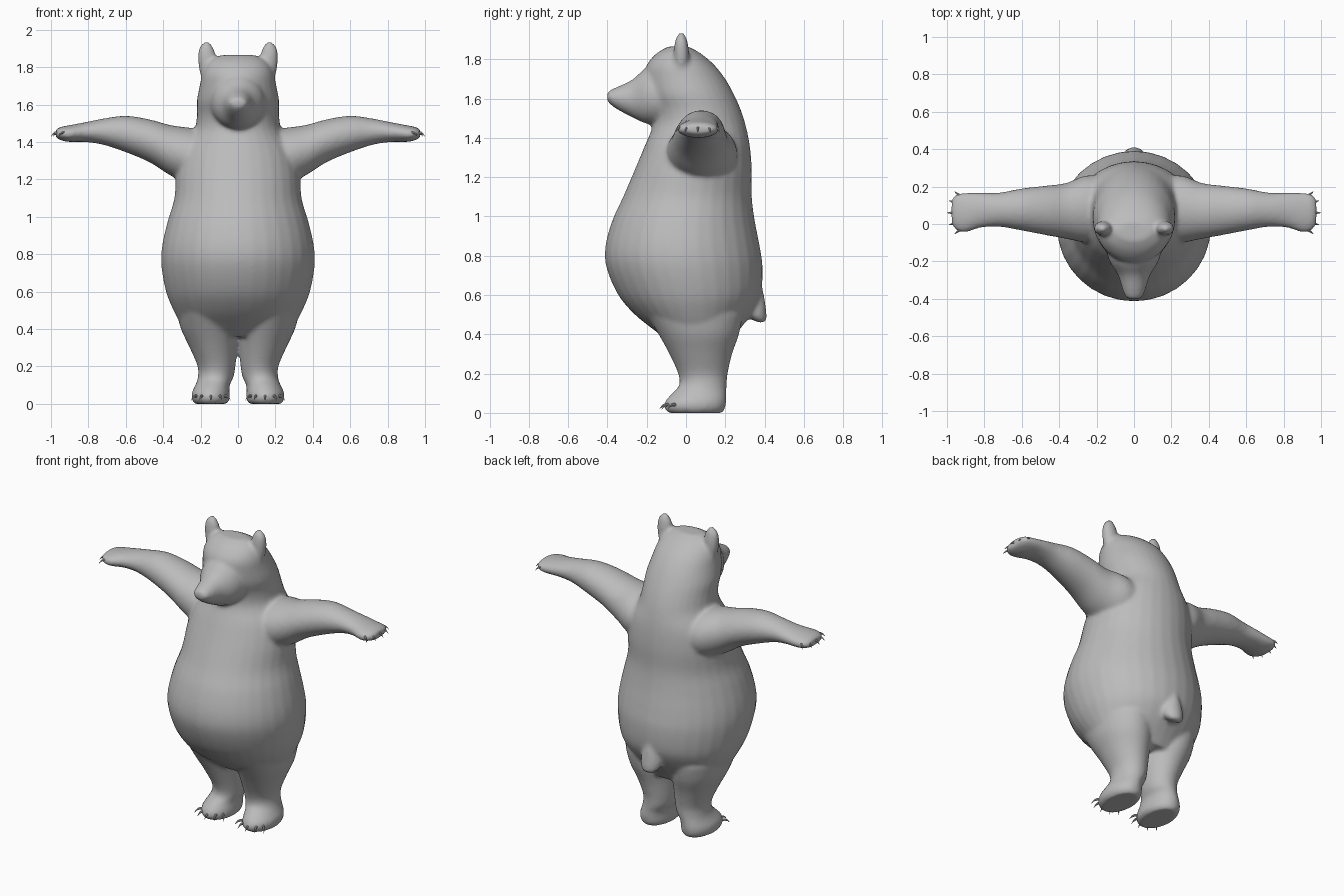
import bpy, bmesh, math
from mathutils import Matrix, Vector

cube = bpy.data.objects.get("Cube")
if cube:
    bpy.data.objects.remove(cube, do_unlink=True)

fur = bpy.data.materials.new("plain grey")
fur.use_nodes = True
fur.diffuse_color = (0.5, 0.5, 0.5, 1)
fur.node_tree.nodes["Principled BSDF"].inputs["Base Color"].default_value = (0.5, 0.5, 0.5, 1)


def smooth_rows(rows, steps):
    """Fill in extra rows between the given ones along a smooth spline."""
    out = []
    for i in range(len(rows) - 1):
        p0, p1 = rows[max(i - 1, 0)], rows[i]
        p2, p3 = rows[i + 1], rows[min(i + 2, len(rows) - 1)]
        for s in range(steps):
            t = s / steps
            out.append([b + t * ((c - a) / 2 + t * ((a - 2.5 * b + 2 * c - d / 2)
                        + t * (1.5 * (b - c) + (d - a) / 2)))
                        for a, b, c, d in zip(p0, p1, p2, p3)])
    return out + [list(rows[-1])]


def loft(bm, axis, rows, matrix=None, side=1, sides=32, steps=4):
    """Closed skin over ellipses; a row is position, then low and high of the other two axes."""
    matrix = matrix or Matrix.Identity(4)
    rings = []
    for pos, a_low, a_high, b_low, b_high in smooth_rows(rows, steps):
        ring = []
        for k in range(sides):
            ang = math.tau * k / sides
            point = [(a_low + a_high) / 2 + (a_high - a_low) / 2 * math.cos(ang),
                     (b_low + b_high) / 2 + (b_high - b_low) / 2 * math.sin(ang)]
            point.insert(axis, pos)
            point = matrix @ Vector(point)
            point.x *= side
            ring.append(bm.verts.new(point))
        rings.append(ring)
    faces = [bm.faces.new(rings[0]), bm.faces.new(rings[-1])]
    for low, high in zip(rings, rings[1:]):
        for k in range(sides):
            n = (k + 1) % sides
            faces.append(bm.faces.new((low[k], low[n], high[n], high[k])))
    bmesh.ops.recalc_face_normals(bm, faces=faces)


def finish(bm, name):
    mesh = bpy.data.meshes.new(name)
    bm.to_mesh(mesh)
    bm.free()
    mesh.materials.append(fur)
    obj = bpy.data.objects.new(name, mesh)
    bpy.context.collection.objects.link(obj)
    bpy.ops.object.select_all(action='DESELECT')
    obj.select_set(True)
    bpy.context.view_layer.objects.active = obj
    return obj


X, Y, Z = 0, 1, 2

torso_and_head = [
    (.36, -.25, .25, -.08, .23), (.42, -.30, .30, -.16, .27),
    (.5, -.345, .345, -.26, .33), (.6, -.385, .385, -.345, .38),
    (.74, -.41, .41, -.405, .39), (.85, -.405, .405, -.41, .375),
    (.98, -.375, .375, -.375, .35), (1.1, -.34, .34, -.32, .335),
    (1.24, -.33, .33, -.26, .335), (1.36, -.30, .30, -.21, .325),
    (1.46, -.235, .235, -.17, .305), (1.54, -.22, .22, -.17, .28),
    (1.62, -.22, .22, -.2, .245), (1.7, -.205, .205, -.21, .2),
    (1.77, -.19, .19, -.2, .145), (1.83, -.155, .155, -.15, .075),
    (1.865, -.09, .09, -.09, .01)]

muzzle = [
    (-.05, -.17, .17, 1.46, 1.77), (-.19, -.135, .135, 1.47, 1.76),
    (-.275, -.085, .085, 1.505, 1.695), (-.35, -.062, .062, 1.545, 1.66),
    (-.39, -.045, .045, 1.575, 1.64), (-.402, -.025, .025, 1.595, 1.625)]

tail = [
    (.46, -.03, .03, .37, .405), (.49, -.06, .06, .31, .41),
    (.55, -.065, .065, .28, .405), (.64, -.03, .03, .3, .39)]

arm = [
    (.1, -.1, .25, 1.15, 1.45), (.25, -.1, .26, 1.17, 1.475),
    (.36, -.08, .22, 1.22, 1.49), (.47, -.06, .205, 1.29, 1.52),
    (.6, -.035, .19, 1.345, 1.54), (.72, -.015, .168, 1.385, 1.525),
    (.82, -.02, .168, 1.4, 1.505), (.9, -.045, .168, 1.4, 1.49),
    (.95, -.035, .16, 1.41, 1.48), (.975, 0, .13, 1.425, 1.465)]

leg = [
    (0, .06, .23, -.09, .185), (.025, .045, .247, -.11, .2),
    (.06, .045, .247, -.105, .205), (.1, .045, .228, -.07, .205),
    (.14, .025, .215, -.035, .207), (.2, .014, .216, -.04, .212),
    (.3, .004, .258, -.085, .235), (.4, -.005, .305, -.14, .27),
    (.5, 0, .33, -.2, .29)]

ear = [
    (1.72, .1, .19, -.06, .01), (1.8, .115, .21, -.062, .016),
    (1.87, .12, .215, -.06, .012), (1.91, .135, .203, -.05, .002),
    (1.935, .155, .18, -.035, -.012)]

# Body, head and limbs, fused into one soft skin
bm = bmesh.new()
loft(bm, Z, torso_and_head)
loft(bm, Y, muzzle)
loft(bm, Z, tail)
for side in (-1, 1):
    loft(bm, X, arm, side=side)
    loft(bm, Z, leg, side=side)
    loft(bm, Z, ear, side=side)
body = finish(bm, "bear_body")
remesh = body.modifiers.new("fuse", 'REMESH')
remesh.mode = 'VOXEL'
remesh.voxel_size = 0.012
remesh.use_smooth_shade = True
relax = body.modifiers.new("relax", 'SMOOTH')
relax.factor = 0.5
relax.iterations = 6
for modifier in ("fuse", "relax"):
    bpy.ops.object.modifier_apply(modifier=modifier)
bpy.ops.object.shade_smooth()

# Curved claws fanned around each paw
claw = [
    (-.02, -.008, .008, -.008, .01), (.015, -.007, .007, -.006, .009),
    (.033, -.004, .004, -.012, -.002), (.045, -.001, .001, -.022, -.02)]


def claw_fan(name, centre, spread, heading):
    fan = bmesh.new()
    for side in (-1, 1):
        for step in range(-2, 3):
            ang = math.radians(32 * step)
            turn = Matrix.Rotation(heading, 4, 'Z')
            offset = turn @ Vector((spread[0] * math.cos(ang), spread[1] * math.sin(ang), 0))
            place = Matrix.Translation(Vector(centre) + offset)
            aim = Matrix.Rotation(heading + ang * 0.6, 4, 'Z')
            loft(fan, X, claw, place @ aim, side, sides=8, steps=2)
    finish(fan, name)
    bpy.ops.object.shade_smooth_by_angle()


claw_fan("hand_claws", (.9, .06, 1.45), (.055, .095), 0)
claw_fan("foot_claws", (.145, -.03, .04), (.06, .085), -math.pi / 2)
